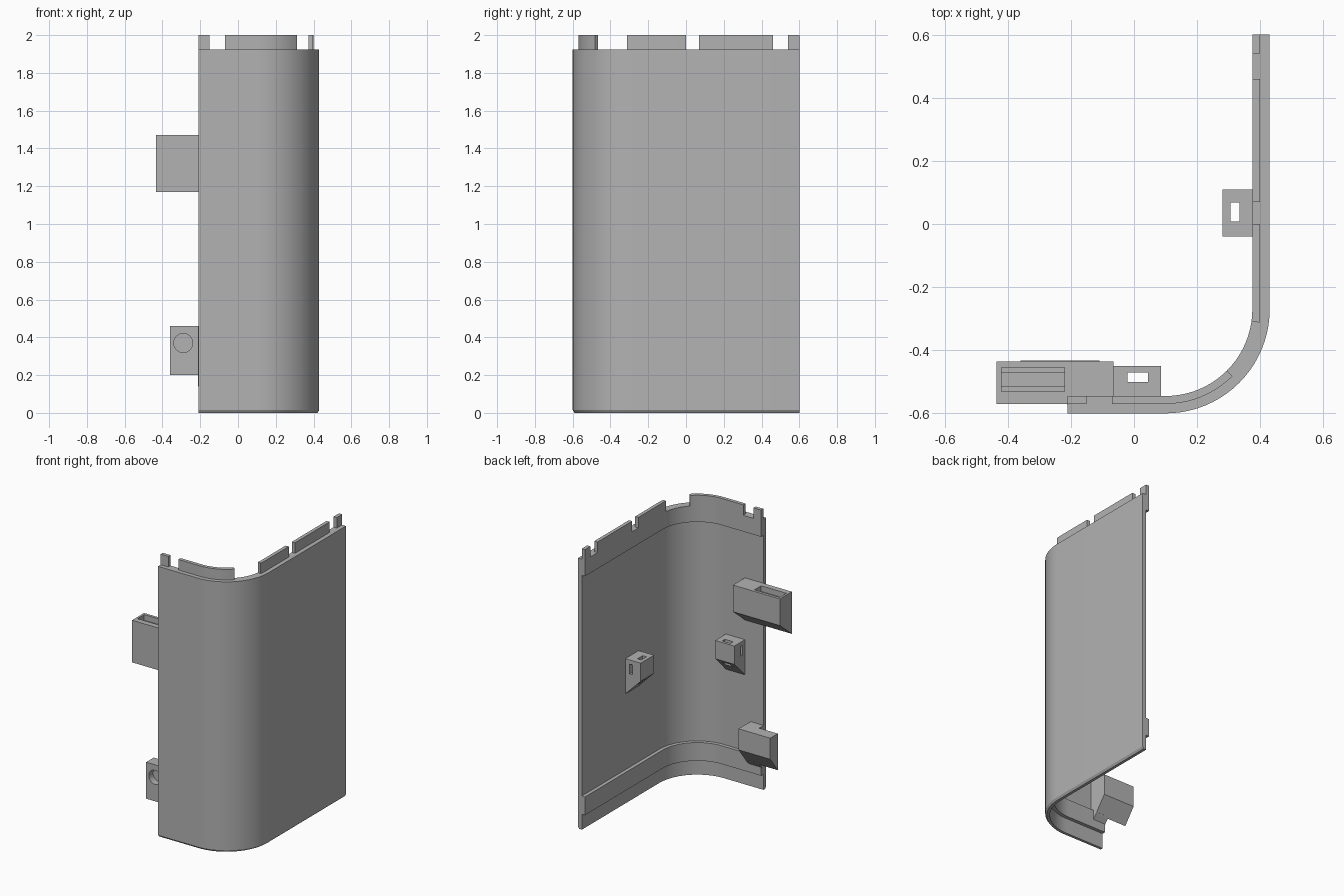
import bpy, bmesh, math

cube = bpy.data.objects.get("Cube")
if cube:
    bpy.data.objects.remove(cube, do_unlink=True)

grey = bpy.data.materials.new("plain_grey")
grey.use_nodes = True
grey.diffuse_color = (0.45, 0.45, 0.45, 1)
grey.node_tree.nodes["Principled BSDF"].inputs["Base Color"].default_value = (0.45, 0.45, 0.45, 1)

# Plan of the outer surface: front straight, rounded corner, side straight
START, CX, CY, R = -0.21, 0.10, -0.27, 0.33
FRONT = CX - START
ARC = R * math.pi / 2
TOTAL = FRONT + ARC + 0.6 - CY


def plan_point(s, off):
    """Point at length s along the outer surface, moved inward by off."""
    if s <= FRONT:
        return START + s, CY - R + off
    if s <= FRONT + ARC:
        t = (s - FRONT) / R
        return CX + (R - off) * math.sin(t), CY - (R - off) * math.cos(t)
    return CX + R - off, CY + s - FRONT - ARC


def loft(name, rings, smooth=False):
    """Skin a row of matching closed rings and cap both ends."""
    bm = bmesh.new()
    rows = [[bm.verts.new(p) for p in ring] for ring in rings]
    n = len(rows[0])
    for a, b in zip(rows, rows[1:]):
        for i in range(n):
            j = (i + 1) % n
            bm.faces.new((a[i], a[j], b[j], b[i]))
    bm.faces.new(rows[0][::-1])
    bm.faces.new(rows[-1])
    bmesh.ops.recalc_face_normals(bm, faces=bm.faces)
    mesh = bpy.data.meshes.new(name)
    bm.to_mesh(mesh)
    bm.free()
    mesh.materials.append(grey)
    ob = bpy.data.objects.new(name, mesh)
    bpy.context.collection.objects.link(ob)
    if smooth:
        select(ob)
        bpy.ops.object.shade_smooth_by_angle(angle=math.radians(30))
    return ob


def select(ob):
    bpy.ops.object.select_all(action='DESELECT')
    ob.select_set(True)
    bpy.context.view_layer.objects.active = ob


def sweep(name, s0, s1, section):
    """Sweep an (inward offset, height) section along the plan."""
    stops = [FRONT + ARC * i / 20 for i in range(21)]
    stops = [s0] + [s for s in stops if s0 + 0.002 < s < s1 - 0.002] + [s1]
    return loft(name, [[(*plan_point(s, o), z) for o, z in section] for s in stops], True)


def along_x(name, x0, x1, section):
    return loft(name, [[(x, y, z) for y, z in section] for x in (x0, x1)])


def along_y(name, y0, y1, section):
    return loft(name, [[(x, y, z) for x, z in section] for y in (y0, y1)])


def box(x0, x1, y0, y1, z0, z1):
    return along_x("cutter", x0, x1, [(y0, z0), (y1, z0), (y1, z1), (y0, z1)])


def cut(ob, *cutters):
    for c in cutters:
        c.hide_render = True
        mod = ob.modifiers.new("cut", 'BOOLEAN')
        mod.operation = 'DIFFERENCE'
        mod.solver = 'EXACT'
        mod.object = c
        select(ob)
        bpy.ops.object.modifier_apply(modifier=mod.name)
        bpy.data.objects.remove(c, do_unlink=True)


# Curved wall: thin shell with thicker bands near top and bottom
SHELL, THICK, TOP = 0.03, 0.055, 1.925
sweep("curved_wall", 0, TOTAL, [
    (0.01, 0), (0, 0.015), (0, TOP), (THICK, TOP), (THICK, 1.81), (SHELL, 1.81),
    (SHELL, 0.24), (THICK, 0.24), (THICK, 0.11), (SHELL, 0.11), (SHELL, 0)])

# Joining tabs along the top edge
tabs = [(0, 0.06), (0.14, 0.569), (0.782, 1.098), (1.168, 1.558), (1.638, TOTAL)]
for i, (a, b) in enumerate(tabs):
    sweep(f"top_tab_{i + 1}", a, b,
          [(SHELL, TOP - 0.01), (SHELL, 2), (THICK, 2), (THICK, TOP - 0.01)])

# Upper latch block with a stepped pocket in its top
latch = along_x("upper_latch_block", -0.435, -0.065,
                [(-0.57, 1.17), (-0.435, 1.28), (-0.435, 1.47), (-0.57, 1.47)])
cut(latch, box(-0.42, -0.22, -0.53, -0.455, 1.43, 1.6),
    box(-0.42, -0.22, -0.515, -0.47, 1.36, 1.5))

# Lower arm with a round recess, and the foot joining it to the wall
arm = along_x("lower_arm", -0.36, -0.11,
              [(-0.518, 0.20), (-0.433, 0.31), (-0.433, 0.46), (-0.518, 0.46)])
ring = [(math.cos(2 * math.pi * i / 32), math.sin(2 * math.pi * i / 32)) for i in range(32)]
cut(arm, along_y("cutter", -0.6, -0.47, [(-0.29 + 0.05 * c, 0.37 + 0.05 * s) for c, s in ring]))
along_x("lower_arm_foot", -0.212, -0.111,
        [(-0.572, 0.14), (-0.51, 0.21), (-0.51, 0.459), (-0.572, 0.459)])


def clip_section(wall, direction):
    """Wedge section standing off the inner face of a wall."""
    return [(wall + direction * d, z)
            for d, z in ((0, 0.78), (0.12, 0.90), (0.12, 1.03), (0, 1.03))]


# Wedge clips on the inner faces, each with a vertical and a sideways slot
front_clip = along_x("front_wall_clip", -0.065, 0.085, clip_section(-0.57, 1))
cut(front_clip, box(-0.02, 0.045, -0.5, -0.47, 0.7, 1.1),
    box(-0.1, 0.1, -0.54, -0.52, 0.93, 1.0))
side_clip = along_y("side_wall_clip", -0.04, 0.11, clip_section(0.4, -1))
cut(side_clip, box(0.305, 0.335, 0.008, 0.068, 0.7, 1.1),
    box(0.345, 0.367, -0.1, 0.2, 0.93, 1.0))
